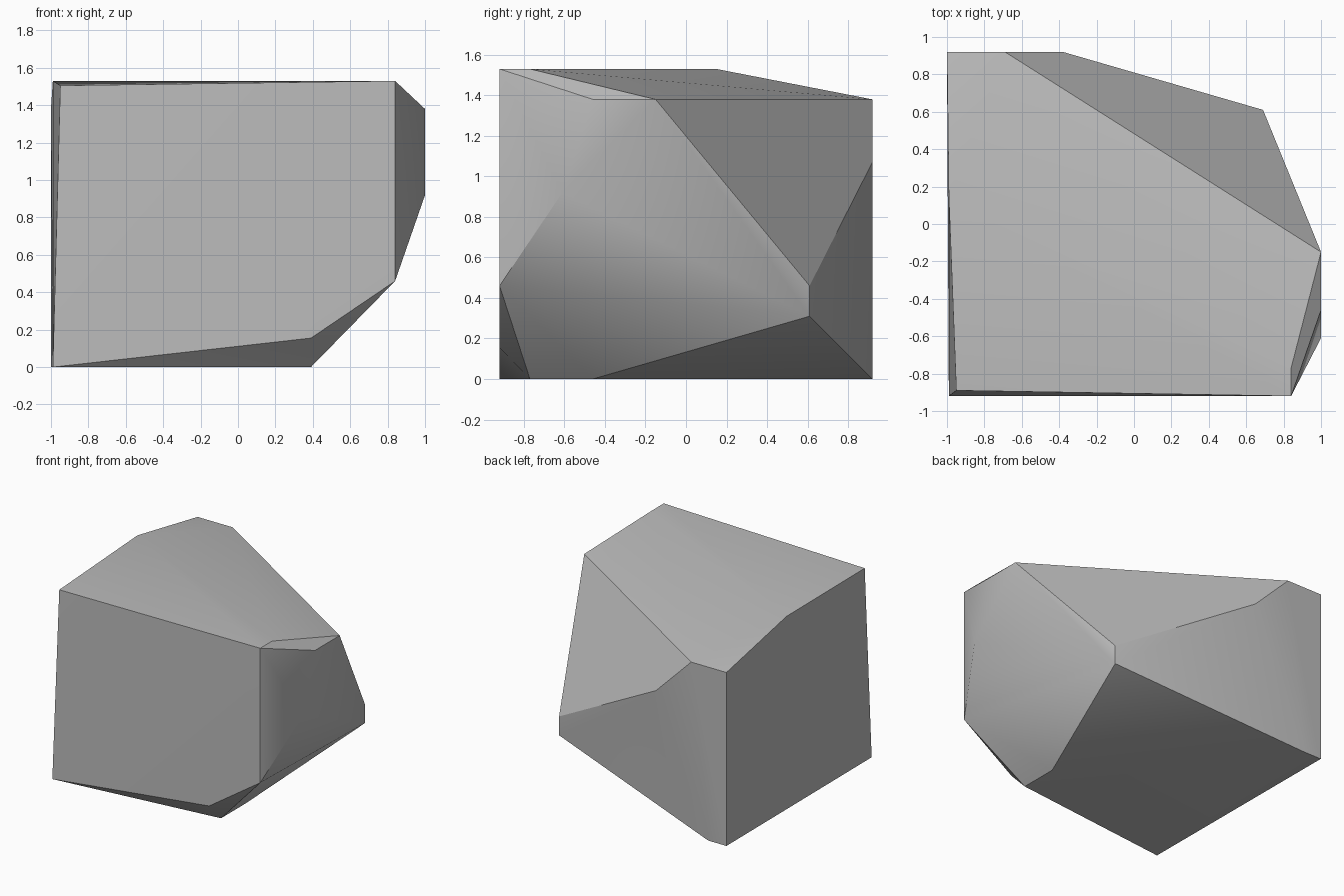
import bpy
import bmesh
import math

default_cube = bpy.data.objects.get("Cube")
if default_cube:
    bpy.data.objects.remove(default_cube, do_unlink=True)


def flat_material(name, grey):
    """Plain stone colour, shown in viewport and render."""
    colour = (grey, grey, grey, 1)
    material = bpy.data.materials.new(name)
    material.use_nodes = True
    material.diffuse_color = colour
    shader = material.node_tree.nodes["Principled BSDF"]
    shader.inputs["Base Color"].default_value = colour
    shader.inputs["Roughness"].default_value = 0.8
    return material


def faceted_stone(name, corners, material):
    """Wrap a tight convex skin around the corner points."""
    bm = bmesh.new()
    for corner in corners:
        bm.verts.new(corner)
    hull = bmesh.ops.convex_hull(bm, input=bm.verts)
    spare = {v for v in hull["geom_interior"] + hull["geom_unused"]
             if isinstance(v, bmesh.types.BMVert)}
    bmesh.ops.delete(bm, geom=list(spare), context="VERTS")
    # Merge the triangles that lie in one plane
    bmesh.ops.dissolve_limit(bm, angle_limit=math.radians(1),
                             verts=bm.verts, edges=bm.edges)
    bmesh.ops.recalc_face_normals(bm, faces=bm.faces)
    mesh = bpy.data.meshes.new(name)
    bm.to_mesh(mesh)
    bm.free()
    mesh.materials.append(material)
    stone = bpy.data.objects.new(name, mesh)
    bpy.context.collection.objects.link(stone)
    return stone


# Upper rim: the flat top and its slope down to the back
top_rim = [(-.95, -.89, 1.505), (.84, -.92, 1.53), (.84, -.77, 1.53),
           (-.99, .15, 1.53), (-1, .92, 1.38), (-.69, .92, 1.38)]

# Chipped right side
right_chips = [(1, -.15, 1.38), (1, -.46, 1.38), (1, -.61, .92),
               (.84, -.92, .46), (.69, .61, .46), (.69, .61, .31)]

# Back shoulder and front lower chip
shoulders = [(-.38, .92, 1.07), (.39, -.92, .155)]

# Footprint on the ground
foot = [(-.99, -.92, 0), (.39, -.77, 0), (.39, -.46, 0),
        (-.84, .92, 0), (-1, .92, 0)]

stone_grey = flat_material("stone grey", 0.5)
rock = faceted_stone("rock", top_rim + right_chips + shoulders + foot, stone_grey)

# Soften shallow edges, keep the hard breaks sharp
bpy.ops.object.select_all(action="DESELECT")
bpy.context.view_layer.objects.active = rock
rock.select_set(True)
bpy.ops.object.shade_smooth_by_angle(angle=math.radians(30))
